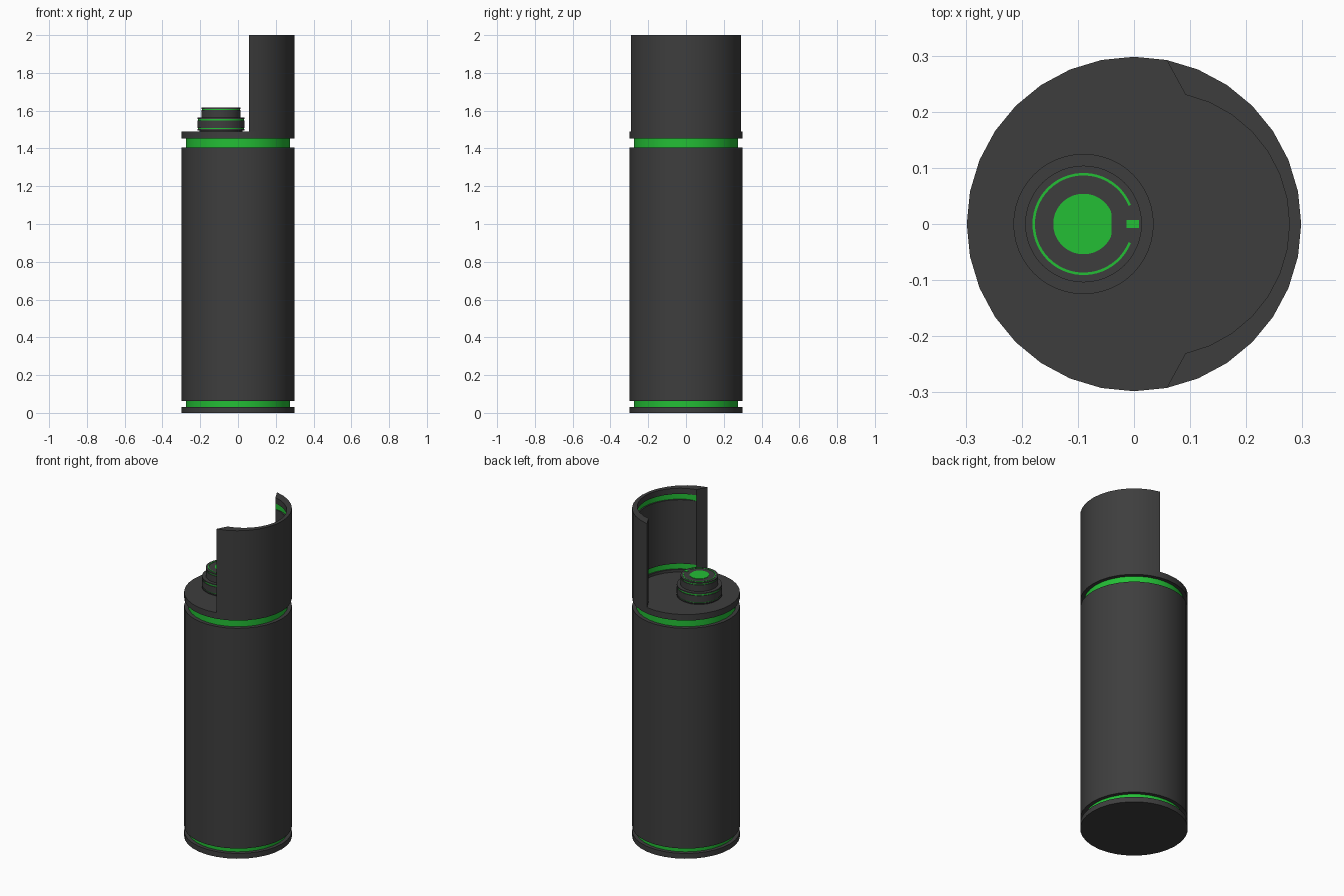
import bpy, bmesh, math

if "Cube" in bpy.data.objects:
    bpy.data.objects.remove(bpy.data.objects["Cube"])


def material(name, rgb):
    m = bpy.data.materials.new(name)
    m.diffuse_color = (*rgb, 1)
    m.use_nodes = True
    m.node_tree.nodes["Principled BSDF"].inputs["Base Color"].default_value = m.diffuse_color
    return m


DARK = material("charcoal", (0.048, 0.048, 0.048))
GREEN = material("bright_green", (0.017, 0.52, 0.036))


def finish(name, bm, mats):
    bmesh.ops.remove_doubles(bm, verts=bm.verts, dist=1e-5)
    bmesh.ops.recalc_face_normals(bm, faces=bm.faces)
    me = bpy.data.meshes.new(name)
    bm.to_mesh(me)
    bm.free()
    for m in mats:
        me.materials.append(m)
    me.shade_smooth()
    me.set_sharp_from_angle(angle=math.radians(30))
    ob = bpy.data.objects.new(name, me)
    bpy.context.collection.objects.link(ob)
    return ob


def loft(name, rings, mats, paint=None):
    """Skin closed rings of points; paint(layer, k) gives the material index."""
    bm = bmesh.new()
    vs = [[bm.verts.new(p) for p in ring] for ring in rings]
    n = len(vs[0])
    for i in range(len(vs) - 1):
        for k in range(n):
            j = (k + 1) % n
            f = bm.faces.new((vs[i][k], vs[i][j], vs[i + 1][j], vs[i + 1][k]))
            f.material_index = paint(i, k) if paint else 0
    bm.faces.new(vs[0])
    bm.faces.new(vs[-1])
    return finish(name, bm, mats)


def circle(r, z, n, cx=0.0):
    return [(cx + r * math.cos(2 * math.pi * k / n),
             r * math.sin(2 * math.pi * k / n), z) for k in range(n)]


def lathe(name, profile, n, green_layers=(), cx=0.0):
    return loft(name, [circle(r, z, n, cx) for r, z in profile], [DARK, GREEN],
                lambda i, k: int(i in green_layers))


# Main body with two green grooves
R, G = 0.298, 0.276
lathe("body", [(R, 0), (R, 0.032), (G, 0.032), (G, 0.062), (R, 0.062), (R, 1.405),
               (G, 1.405), (G, 1.452), (R, 1.452), (R, 1.489)], 32, (2, 6))

# Curved shield, thicker at its edges, with two green grooves inside
SEG = 14
PHI = math.radians(77.6)


def shield_ring(z, r):
    pts = []
    for k in range(SEG + 1):
        a = math.radians(-78.75 + 11.25 * k)
        pts.append((R * math.cos(a), R * math.sin(a), z))
    for k in range(SEG + 1):
        a = PHI - 2 * PHI * k / SEG
        rr = 0.236 if k in (0, SEG) else r
        pts.append((0.041 + rr * math.cos(a), rr * math.sin(a), z))
    return pts


W, D = 0.236, 0.245
levels = [(1.487, W), (1.505, W), (1.505, D), (1.54, D), (1.54, W),
          (1.93, W), (1.93, D), (1.965, D), (1.965, W), (2.0, W)]
loft("shield", [shield_ring(z, r) for z, r in levels], [DARK, GREEN],
     lambda i, k: int(i in (2, 6) and SEG < k <= 2 * SEG))

# Stepped button
CX = -0.09
lathe("button", [(0.115, 1.487), (0.115, 1.496), (0.125, 1.496), (0.125, 1.503),
                 (0.121, 1.503), (0.121, 1.508), (0.125, 1.508), (0.125, 1.547),
                 (0.121, 1.547), (0.121, 1.556), (0.125, 1.556), (0.125, 1.563),
                 (0.104, 1.563), (0.104, 1.603), (0.100, 1.603), (0.100, 1.610),
                 (0.104, 1.610), (0.104, 1.616)], 48, (4, 8, 14), CX)


# Thin green inlays on the button top
def plate(name, pts):
    return loft(name, [[(CX + x, y, z) for x, y in pts] for z in (1.615, 1.618)], [GREEN])


disc = [(min(0.054 * math.cos(a), 0.05), 0.054 * math.sin(a))
        for a in (2 * math.pi * (k + 0.5) / 48 for k in range(48))]
plate("button_disc", disc)
plate("button_bar", [(0.077, -0.007), (0.099, -0.007), (0.099, 0.007), (0.077, 0.007)])
arc = [math.radians(22 + 316 * k / 48) for k in range(49)]
bm = bmesh.new()
cols = [[bm.verts.new((CX + r * math.cos(a), r * math.sin(a), z))
         for r, z in ((0.0865, 1.615), (0.091, 1.615), (0.091, 1.618), (0.0865, 1.618))]
        for a in arc]
for c0, c1 in zip(cols, cols[1:]):
    for k in range(4):
        bm.faces.new((c0[k], c0[(k + 1) % 4], c1[(k + 1) % 4], c1[k]))
bm.faces.new(cols[0])
bm.faces.new(cols[-1])
finish("button_ring", bm, [GREEN])
